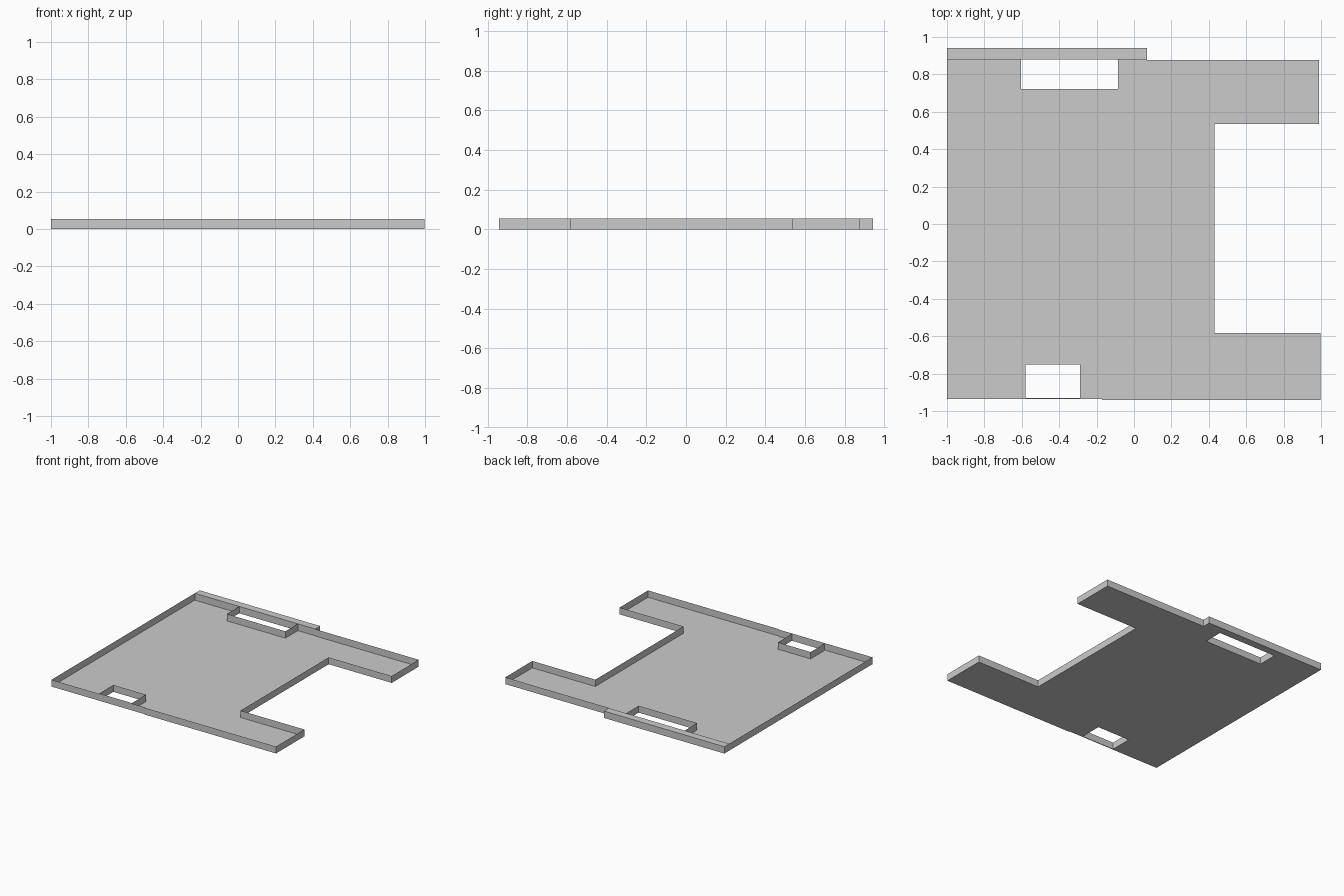
import bpy, bmesh
from mathutils import Vector

if "Cube" in bpy.data.objects:
    bpy.data.objects.remove(bpy.data.objects["Cube"])

H = 0.055  # wall height

grey = bpy.data.materials.new("plain grey")
grey.diffuse_color = (0.6, 0.6, 0.6, 1)
grey.use_nodes = True
grey.node_tree.nodes["Principled BSDF"].inputs["Base Color"].default_value = grey.diffuse_color


def finish(name, bm):
    me = bpy.data.meshes.new(name)
    bm.to_mesh(me)
    bm.free()
    me.materials.append(grey)
    bpy.context.collection.objects.link(bpy.data.objects.new(name, me))


def walls(name, pts, closed=True):
    """Thin upright walls along a path."""
    bm = bmesh.new()
    lo = [bm.verts.new((x, y, 0)) for x, y in pts]
    hi = [bm.verts.new((x, y, H)) for x, y in pts]
    n = len(pts)
    for i in range(n if closed else n - 1):
        j = (i + 1) % n
        bm.faces.new((lo[i], lo[j], hi[j], hi[i]))
    finish(name, bm)


# Plan outline, counter-clockwise, and the two openings
outline = [(-1, -0.936), (-0.17, -0.936), (-0.17, -0.942), (0.997, -0.942),
           (0.997, -0.583), (0.43, -0.583), (0.43, 0.535), (0.99, 0.535),
           (0.99, 0.877), (0.07, 0.877), (0.07, 0.942), (-1, 0.942),
           (-1, 0.15), (-0.998, 0.15)][:13]
back_hole = [(-0.605, 0.88), (-0.605, 0.722), (-0.085, 0.722), (-0.085, 0.88)]
front_hole = [(-0.58, -0.93), (-0.58, -0.752), (-0.29, -0.752), (-0.29, -0.93)]

# Floor sheet with both openings cut through
bm = bmesh.new()
for loop in (outline, back_hole, front_hole):
    vs = [bm.verts.new((x, y, 0)) for x, y in loop]
    for i in range(len(vs)):
        bm.edges.new((vs[i], vs[(i + 1) % len(vs)]))
bmesh.ops.triangle_fill(bm, edges=bm.edges[:], use_beauty=True,
                        use_dissolve=False, normal=Vector((0, 0, 1)))
bmesh.ops.dissolve_limit(bm, angle_limit=0.01, verts=bm.verts[:], edges=bm.edges[:])
finish("floor", bm)

# Rim walls
walls("outer_wall", outline)
walls("back_opening_wall", back_hole, closed=False)
walls("front_opening_wall", front_hole)

# Thick back ledge: inner wall and flat top
walls("ledge_inner_wall", [(0.07, 0.88), (-1, 0.88)], closed=False)
bm = bmesh.new()
bm.faces.new([bm.verts.new((x, y, H)) for x, y in
              ((-1, 0.88), (0.07, 0.88), (0.07, 0.942), (-1, 0.942))])
finish("ledge_top", bm)
